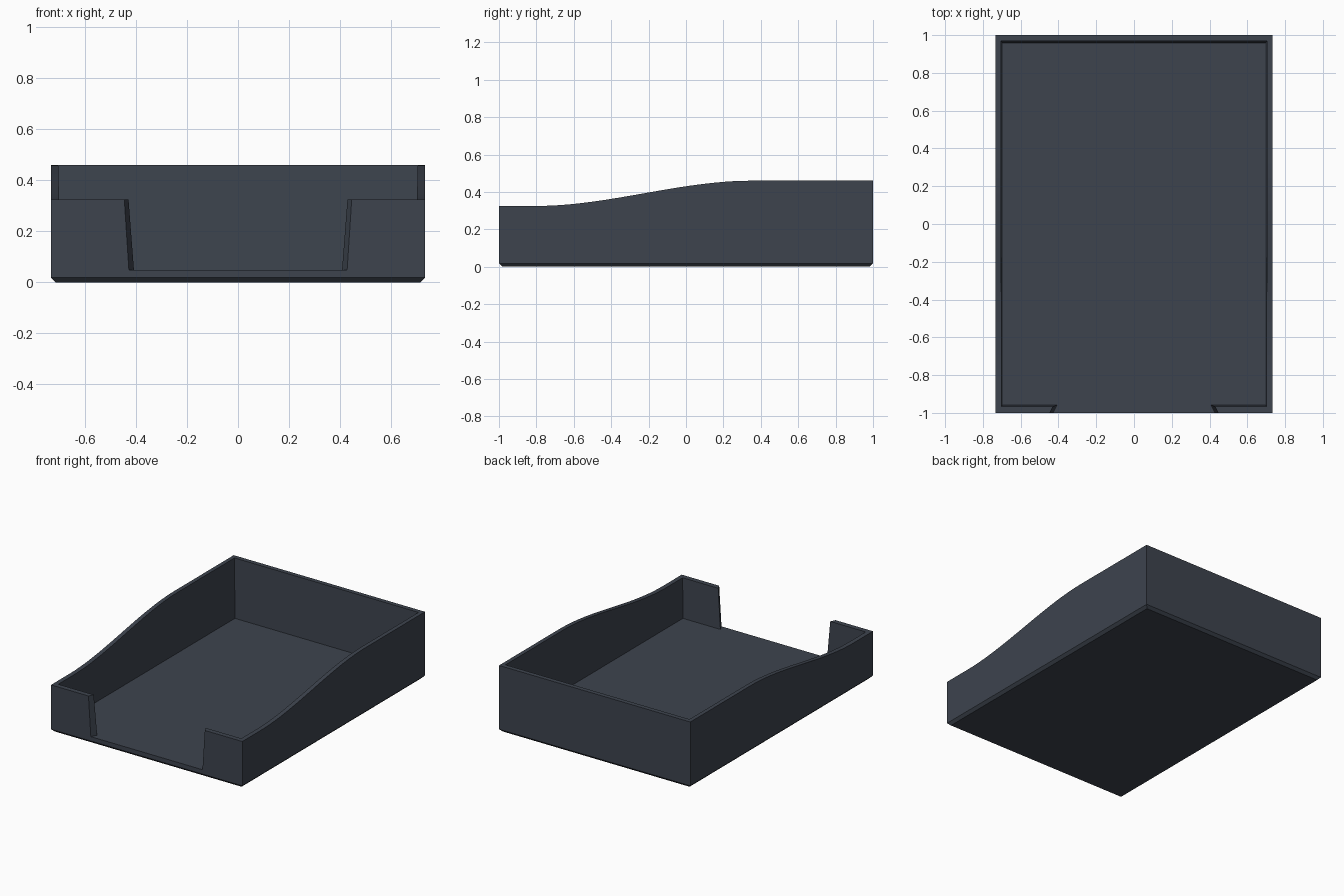
import bpy, bmesh, math

if "Cube" in bpy.data.objects:
    bpy.data.objects.remove(bpy.data.objects["Cube"])

W, L = 0.733, 1.0            # half width, half length
LOW, HIGH, FLOOR = 0.325, 0.46, 0.048

mat = bpy.data.materials.new("charcoal_plastic")
mat.diffuse_color = (0.047, 0.057, 0.076, 1)
mat.use_nodes = True
mat.node_tree.nodes["Principled BSDF"].inputs["Base Color"].default_value = mat.diffuse_color


def loft(name, rings):
    """Closed solid through matching rings of points."""
    bm = bmesh.new()
    loops = [[bm.verts.new(p) for p in r] for r in rings]
    n = len(loops[0])
    for a, b in zip(loops, loops[1:]):
        for i in range(n):
            j = (i + 1) % n
            bm.faces.new((a[i], a[j], b[j], b[i]))
    bm.faces.new(loops[0])
    bm.faces.new(loops[-1])
    bmesh.ops.recalc_face_normals(bm, faces=bm.faces)
    me = bpy.data.meshes.new(name)
    bm.to_mesh(me)
    bm.free()
    me.materials.append(mat)
    ob = bpy.data.objects.new(name, me)
    bpy.context.collection.objects.link(ob)
    return ob


def rect(x, y, z):
    return [(-x, -y, z), (x, -y, z), (x, y, z), (-x, y, z)]


# Tray body: side profile with an S-curved top edge, extruded across x
profile = [(-L, 0), (L, 0), (L, HIGH)]
STEPS = 24
for i in range(STEPS + 1):
    t = 1 - i / STEPS
    profile.append((-0.8 + 1.15 * t, LOW + (HIGH - LOW) * t * t * (3 - 2 * t)))
profile.append((-L, LOW))
tray = loft("tray", [[(x, y, z) for y, z in profile] for x in (-W, W)])

# Chamfer around the underside
bm = bmesh.new()
bm.from_mesh(tray.data)
edges = [e for e in bm.edges if all(v.co.z < 1e-5 for v in e.verts)]
bmesh.ops.bevel(bm, geom=edges, offset=0.018, segments=1, affect='EDGES')
bm.to_mesh(tray.data)
bm.free()

# Cavity with slightly drafted walls
k = 0.01 / (HIGH - FLOOR)
top = 0.6
grow = k * (top - FLOOR)
cavity = loft("cavity_cutter", [rect(0.695, 0.959, FLOOR),
                                rect(0.695 + grow, 0.959 + grow, top)])


# Front opening: flares upward and outward toward the front
def opening(y, z):
    x = 0.41 + 0.018 * (z - FLOOR) / (LOW - FLOOR) + 0.018 * (-0.963 - y) / 0.037
    return x


def opening_ring(z):
    y0, y1 = -1.05, -0.9
    a, b = opening(y0, z), opening(y1, z)
    return [(-a, y0, z), (a, y0, z), (b, y1, z), (-b, y1, z)]


notch = loft("notch_cutter", [opening_ring(FLOOR), opening_ring(0.6)])

# Cut both shapes out of the body
for cutter in (cavity, notch):
    mod = tray.modifiers.new(cutter.name, 'BOOLEAN')
    mod.operation = 'DIFFERENCE'
    mod.solver = 'EXACT'
    mod.object = cutter
bpy.context.view_layer.objects.active = tray
tray.select_set(True)
for name in [m.name for m in tray.modifiers]:
    bpy.ops.object.modifier_apply(modifier=name)
for cutter in (cavity, notch):
    bpy.data.objects.remove(cutter, do_unlink=True)

# Smooth the curved rim, keep corners sharp
bpy.ops.object.shade_smooth_by_angle(angle=math.radians(20))
